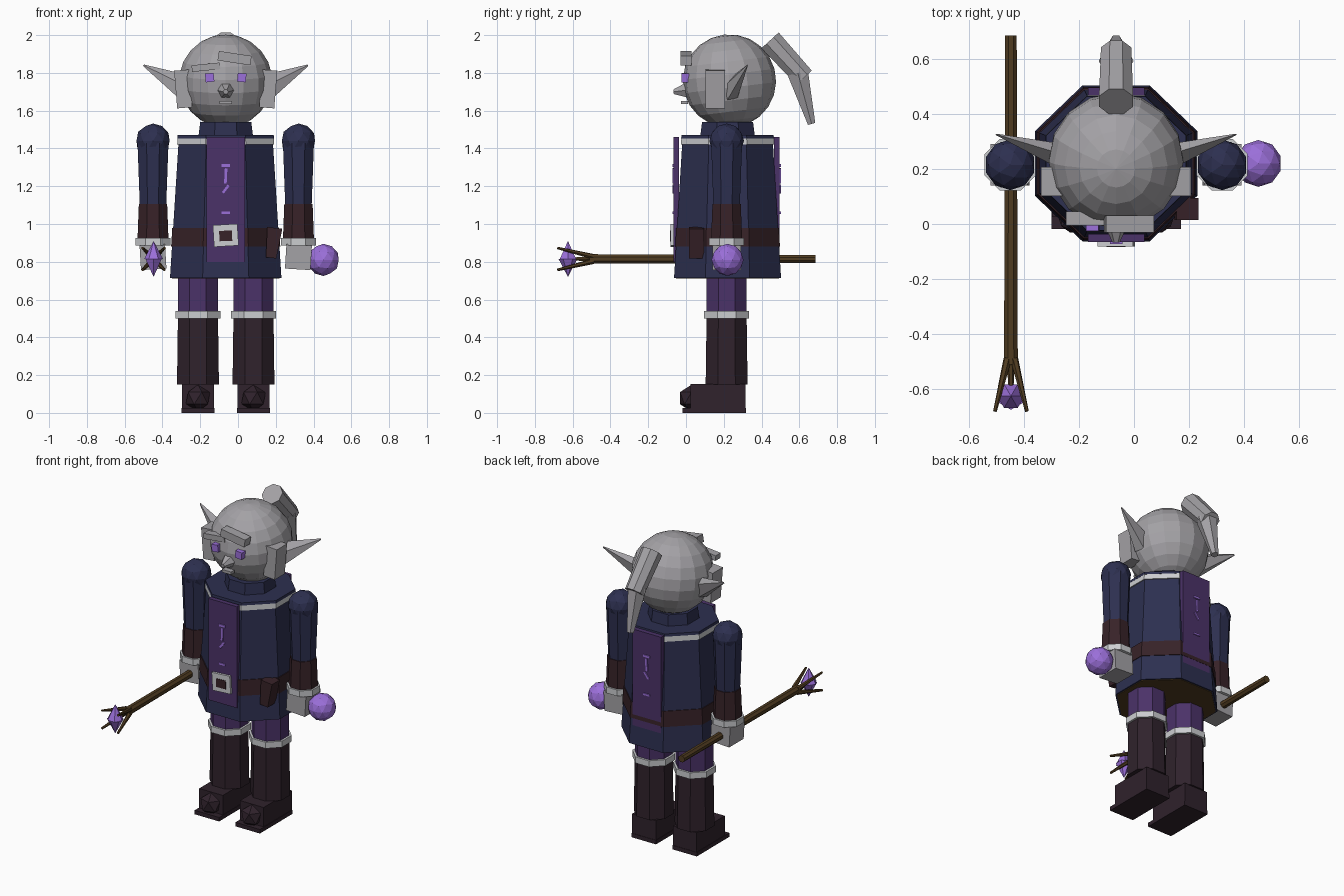
import bpy, bmesh, math
from mathutils import Vector, Matrix

cube = bpy.data.objects.get("Cube")
if cube:
    bpy.data.objects.remove(cube, do_unlink=True)

CX, CY = -0.065, 0.22  # body axis


def material(name, rgb):
    m = bpy.data.materials.new(name)
    m.use_nodes = True
    m.diffuse_color = (*rgb, 1)
    m.node_tree.nodes["Principled BSDF"].inputs["Base Color"].default_value = (*rgb, 1)
    return m


SKIN = material("grey_skin", (0.37, 0.36, 0.38))
SILVER = material("silver_trim", (0.6, 0.61, 0.63))
NAVY = material("navy_cloth", (0.026, 0.029, 0.08))
PURPLE = material("purple_cloth", (0.07, 0.032, 0.14))
GLOW = material("bright_violet", (0.33, 0.16, 0.7))
BOOT = material("dark_boot_leather", (0.029, 0.016, 0.025))
LEATHER = material("brown_leather", (0.038, 0.016, 0.021))
WOOD = material("staff_wood", (0.08, 0.045, 0.015))


def finish(name, bm, mat):
    me = bpy.data.meshes.new(name)
    bm.to_mesh(me)
    bm.free()
    me.materials.append(mat)
    ob = bpy.data.objects.new(name, me)
    bpy.context.collection.objects.link(ob)
    return ob


def tube(name, a, b, r0, r1, mat, n=8, squash=1.0):
    """Flat-sided tapered tube from a to b; radii are measured to the flats."""
    a, b = Vector(a), Vector(b)
    bm = bmesh.new()
    k = 1 / math.cos(math.pi / n)
    bmesh.ops.create_cone(bm, cap_ends=True, segments=n, radius1=r0 * k, radius2=r1 * k,
                          depth=(b - a).length)
    turn = Vector((0, 0, 1)).rotation_difference(b - a).to_matrix().to_4x4()
    bm.transform(Matrix.Translation((a + b) / 2) @ turn
                 @ Matrix.Diagonal((1, squash, 1, 1)) @ Matrix.Rotation(math.pi / n, 4, 'Z'))
    return finish(name, bm, mat)


def box(name, center, size, mat, tilt=0.0, taper=1.0):
    """Box, tilted about the front axis; taper scales its bottom width."""
    bm = bmesh.new()
    bmesh.ops.create_cube(bm, size=1)
    for v in bm.verts:
        if v.co.z < 0:
            v.co.x *= taper
    bm.transform(Matrix.Translation(center) @ Matrix.Rotation(tilt, 4, 'Y')
                 @ Matrix.Diagonal((*size, 1)))
    return finish(name, bm, mat)


def ball(name, center, r, mat, subdiv=2):
    bm = bmesh.new()
    bmesh.ops.create_icosphere(bm, subdivisions=subdiv, radius=r)
    bm.transform(Matrix.Translation(center))
    return finish(name, bm, mat)


def ring(name, z0, z1, r0, r1, mat, squash=0.96):
    return tube(name, (CX, CY, z0), (CX, CY, z1), r0, r1, mat, 8, squash)


# Robe, trim, collar and belt
ring("robe", 0.715, 1.46, 0.295, 0.248, NAVY)
ring("robe_underside", 0.711, 0.716, 0.285, 0.285, WOOD)
ring("shoulder_trim", 1.42, 1.455, 0.257, 0.255, SILVER)
ring("shoulder_rim", 1.453, 1.47, 0.256, 0.254, NAVY)
ring("collar", 1.46, 1.54, 0.145, 0.135, NAVY, 1.0)
ring("belt", 0.88, 0.98, 0.289, 0.283, LEATHER)
box("pouch", (0.185, 0.055, 0.9), (0.08, 0.08, 0.16), LEATHER, 0.12, 0.7)

# Front and back tabards with rune strokes
for side, y, out in (("front", -0.051, -1), ("back", 0.481, 1)):
    box(side + "_tabard", (CX, y, 1.13), (0.205, 0.03, 0.66), PURPLE)
    ys = y + out * 0.017
    for i, (dx, z, w, h, tilt) in enumerate((
            (0, 1.31, 0.045, 0.014, 0), (0, 1.255, 0.014, 0.08, 0.05),
            (0, 1.185, 0.013, 0.05, 0.65), (0, 1.06, 0.045, 0.012, 0))):
        box(f"{side}_rune_{i}", (CX + dx, ys, z), (w, 0.009, h), GLOW, tilt)
box("buckle", (CX, -0.07, 0.94), (0.13, 0.022, 0.115), SILVER, -0.06)
box("buckle_center", (CX, -0.081, 0.937), (0.068, 0.006, 0.055), LEATHER, -0.03)

# Head
bm = bmesh.new()
bmesh.ops.create_uvsphere(bm, u_segments=16, v_segments=11, radius=0.247)
bm.transform(Matrix.Translation((CX, 0.23, 1.757)) @ Matrix.Rotation(0.12, 4, 'X'))
finish("head", bm, SKIN)

# Face
for s in (-1, 1):
    side = "left" if s > 0 else "right"
    box(side + "_eye", (CX + s * 0.085, -0.005, 1.775), (0.046, 0.04, 0.046), GLOW, s * 0.1)
    box(side + "_sideburn", (CX + s * 0.225, 0.155, 1.715), (0.08, 0.105, 0.2), SKIN, s * 0.08)
    tube(side + "_ear", (CX + s * 0.2, 0.245, 1.715), (CX + s * 0.435, 0.325, 1.84),
         0.062, 0.004, SKIN, 5, 0.6)
box("left_brow", (-0.018, 0.0, 1.878), (0.175, 0.06, 0.05), SKIN, 0.15)
box("right_brow", (-0.17, 0.02, 1.83), (0.15, 0.05, 0.035), SKIN, -0.1)
tube("nose", (CX, 0.0, 1.708), (CX, -0.066, 1.7), 0.038, 0.012, SKIN, 6)
box("mouth", (CX, -0.008, 1.643), (0.065, 0.035, 0.018), SKIN)

# Ponytail in two locks
tube("ponytail_top", (CX, 0.445, 1.972), (CX, 0.625, 1.775), 0.062, 0.055, SKIN)
tube("ponytail_tip", (CX, 0.592, 1.80), (CX, 0.665, 1.53), 0.055, 0.02, SKIN, 6)

# Arms and legs
for s in (-1, 1):
    side = "left" if s > 0 else "right"
    x, y = CX + s * 0.385, 0.215

    def arm(part, z0, z1, r0, r1, mat):
        tube(f"{side}_{part}", (x, y, z0), (x, y, z1), r0, r1, mat)

    ball(side + "_shoulder", (x, y, 1.44), 0.092, NAVY)
    arm("upper_arm", 1.1, 1.43, 0.07, 0.082, NAVY)
    arm("forearm", 0.92, 1.105, 0.082, 0.075, LEATHER)
    arm("wrist_cuff", 0.885, 0.925, 0.093, 0.093, SILVER)
    box(side + "_hand", (x, y, 0.825), (0.135, 0.15, 0.13), SKIN, s * 0.06)

    x = CX + s * 0.147
    arm("trouser_leg", 0.5, 0.78, 0.106, 0.106, PURPLE)
    arm("boot_cuff", 0.5, 0.54, 0.119, 0.119, SILVER)
    arm("boot_shaft", 0.15, 0.51, 0.111, 0.106, BOOT)
    box(side + "_foot", (x, 0.17, 0.08), (0.17, 0.29, 0.145), BOOT)
    box(side + "_sole", (x, 0.15, 0.013), (0.176, 0.335, 0.026), BOOT)
    ball(side + "_toe", (x, 0.03, 0.078), 0.072, BOOT, 1)

# Orb by the left hand
ball("orb", (0.452, 0.22, 0.81), 0.085, GLOW)

# Staff held level in the right hand
SX, SZ = -0.447, 0.815
tube("staff", (SX, 0.685, SZ), (SX, -0.51, SZ), 0.021, 0.025, WOOD)
for dx in (-1, 1):
    for dz in (-1, 1):
        tube(f"staff_prong_{dx}_{dz}", (SX + dx * 0.012, -0.49, SZ + dz * 0.012),
             (SX + dx * 0.058, -0.68, SZ + dz * 0.058), 0.013, 0.006, WOOD, 6)
tube("staff_middle_prong", (SX, -0.49, SZ), (SX, -0.6, SZ), 0.013, 0.008, WOOD, 6)
for s in (-1, 1):
    tube("crystal_top" if s > 0 else "crystal_bottom", (SX, -0.625, SZ),
         (SX, -0.625, SZ + s * 0.093), 0.043, 0.001, GLOW, 6)
